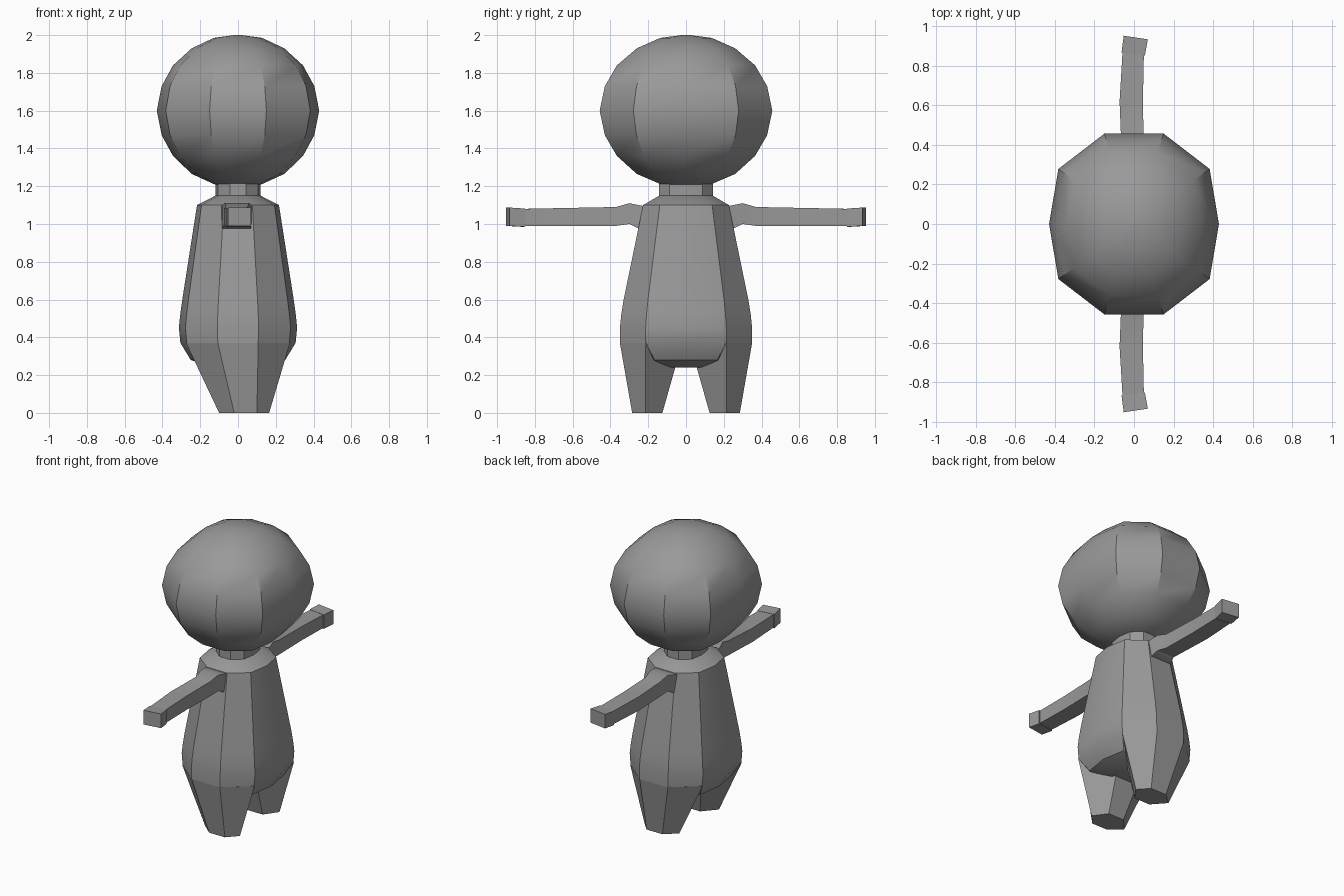
import bpy, bmesh, math

if "Cube" in bpy.data.objects:
    bpy.data.objects.remove(bpy.data.objects["Cube"])

grey = bpy.data.materials.new("plain_grey")
grey.diffuse_color = (0.32, 0.32, 0.32, 1)
grey.use_nodes = True
grey.node_tree.nodes["Principled BSDF"].inputs["Base Color"].default_value = grey.diffuse_color

# Boxy ten-sided cross-section, as fractions of the x and y radii
QUARTER = [(1, 0), (0.89, 0.61), (0.35, 1)]
DECAGON = (QUARTER + [(-x, y) for x, y in reversed(QUARTER)]
           + [(-0.89, -0.61), (-0.35, -1), (0.35, -1), (0.89, -0.61)])


def loft(name, rings, rounded=False):
    """Skin a list of point rings; rounded parts are smooth on the x-facing sides."""
    bm = bmesh.new()
    loops = [[bm.verts.new(p) for p in ring] for ring in rings]
    for a, b in zip(loops, loops[1:]):
        n = len(a)
        for i in range(n):
            j = (i + 1) % n
            bm.faces.new((a[i], a[j], b[j], b[i]))
    bm.faces.new(loops[0][::-1])
    bm.faces.new(loops[-1])
    bmesh.ops.recalc_face_normals(bm, faces=bm.faces)
    for f in bm.faces:
        f.smooth = rounded and abs(f.normal.x) > abs(f.normal.y)
    mesh = bpy.data.meshes.new(name)
    bm.to_mesh(mesh)
    bm.free()
    mesh.set_sharp_from_angle(angle=math.radians(30))
    mesh.materials.append(grey)
    obj = bpy.data.objects.new(name, mesh)
    bpy.context.collection.objects.link(obj)
    return obj


def decagon(z, rx, ry):
    return [(x * rx, y * ry, z) for x, y in DECAGON]


def box_ring(side, y, x0, x1, z0, z1, slant=0.0):
    return [(x, side * (y + slant * x), z)
            for x, z in ((x0, z0), (x1, z0), (x1, z1), (x0, z1))]


# Head
profile = [(1.21, 0.29), (1.265, 0.57), (1.36, 0.80), (1.47, 0.94), (1.60, 1),
           (1.73, 0.94), (1.84, 0.80), (1.93, 0.57), (1.985, 0.30), (2.0, 0.05)]
loft("head", [decagon(z, 0.43 * s, 0.457 * s) for z, s in profile], True)

# Torso with rounded bottom, sloping shoulders
loft("torso", [decagon(*r) for r in (
    (0.24, 0.13, 0.17), (0.28, 0.25, 0.27), (0.37, 0.305, 0.35), (0.45, 0.313, 0.35),
    (0.52, 0.306, 0.343), (0.60, 0.295, 0.33), (1.10, 0.217, 0.227), (1.15, 0.12, 0.142))], True)

# Neck
loft("neck", [decagon(1.14, 0.12, 0.142), decagon(1.22, 0.12, 0.142)])

for side, tag in ((-1, "right"), (1, "left")):
    # Tapered six-sided leg, foot shifted forward
    foot = [(0.165, 0.215), (0.10, 0.285), (-0.02, 0.285),
            (-0.10, 0.215), (-0.02, 0.125), (0.10, 0.125)]
    hip = [(0.275, 0.213), (0.107, 0.35), (-0.107, 0.35),
           (-0.275, 0.213), (-0.10, 0.02), (0.10, 0.02)]
    loft(tag + "_leg", [[(x, side * y, 0) for x, y in foot],
                        [(x, side * y, 0.37) for x, y in hip]])
    # Arm with a raised shoulder and slight elbow bend
    loft(tag + "_arm", [box_ring(side, *r) for r in (
        (0.19, -0.09, 0.075, 0.97, 1.09), (0.25, -0.085, 0.07, 0.975, 1.10),
        (0.30, -0.07, 0.06, 1.0, 1.11), (0.37, -0.063, 0.05, 0.99, 1.09),
        (0.62, -0.073, 0.045, 0.99, 1.085), (0.865, -0.058, 0.05, 0.99, 1.08, -0.12))])
    # Squared-off hand
    loft(tag + "_hand", [box_ring(side, 0.86, -0.063, 0.055, 0.985, 1.082, -0.14),
                         box_ring(side, 0.945, -0.052, 0.07, 0.99, 1.087, -0.15)])
